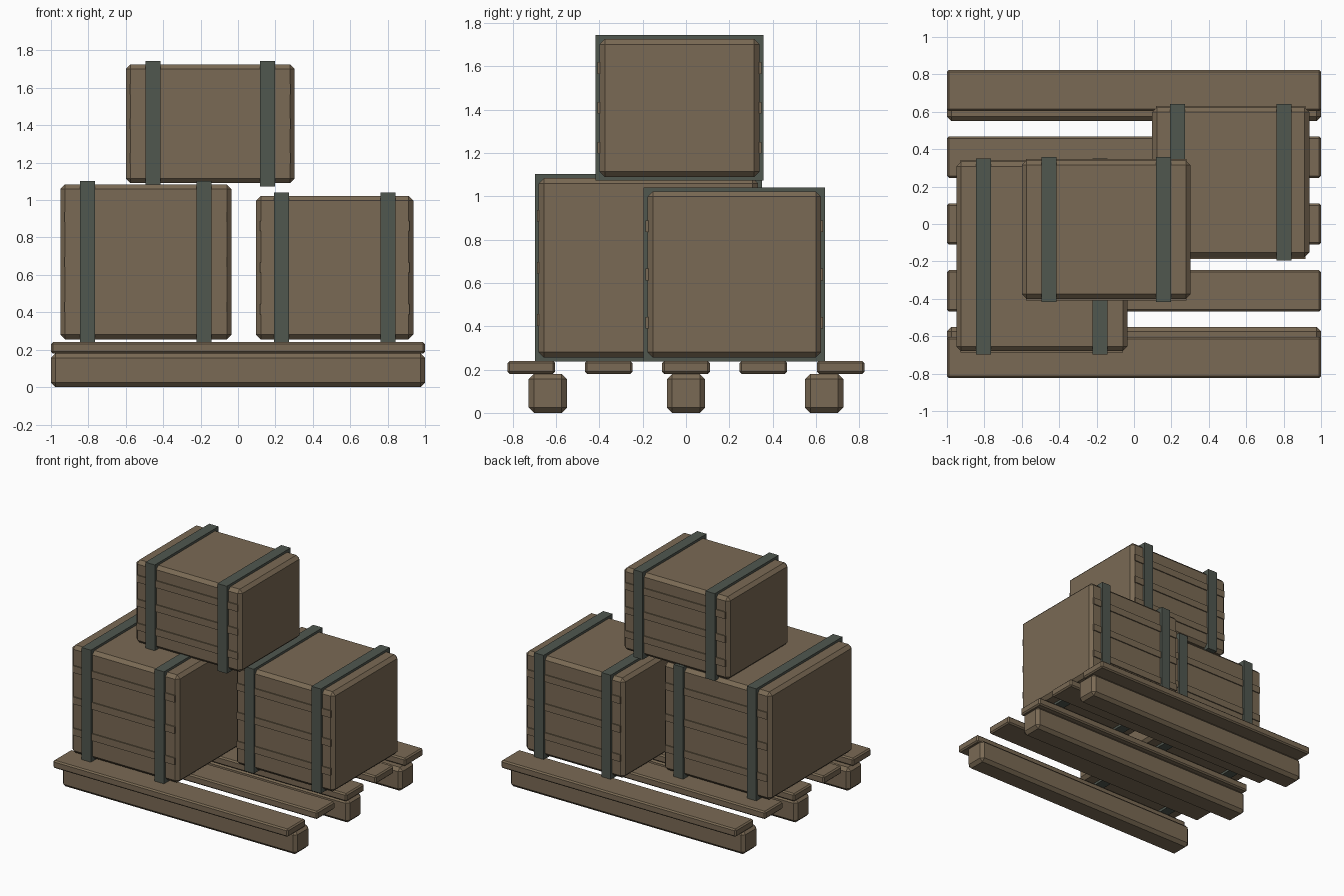
import bpy, bmesh
from mathutils import Vector

if "Cube" in bpy.data.objects:
    bpy.data.objects.remove(bpy.data.objects["Cube"])


def material(name, rgb):
    m = bpy.data.materials.new(name)
    m.diffuse_color = (*rgb, 1)
    m.use_nodes = True
    m.node_tree.nodes["Principled BSDF"].inputs["Base Color"].default_value = m.diffuse_color
    return m


WOOD = material("weathered_wood", (0.195, 0.144, 0.089))
METAL = material("dark_metal", (0.080, 0.095, 0.078))


def box(name, lo, hi, mat, chamfer=0.0):
    """Axis-aligned box from corner to corner, with an optional flat chamfer."""
    lo, hi = Vector(lo), Vector(hi)
    bm = bmesh.new()
    bmesh.ops.create_cube(bm, size=1)
    bmesh.ops.scale(bm, vec=hi - lo, verts=bm.verts)
    if chamfer:
        bmesh.ops.bevel(bm, geom=bm.edges[:], offset=chamfer, segments=1,
                        affect='EDGES', profile=0.5)
    mesh = bpy.data.meshes.new(name)
    bm.to_mesh(mesh)
    bm.free()
    mesh.materials.append(mat)
    ob = bpy.data.objects.new(name, mesh)
    ob.location = (lo + hi) / 2
    bpy.context.collection.objects.link(ob)
    return ob


def crate(name, x0, x1, y0, y1, z0, z1):
    w, h = x1 - x0, z1 - z0
    cx, cz = (x0 + x1) / 2, (z0 + z1) / 2
    box(name + "_body", (x0, y0, z0), (x1, y1, z1), WOOD, 0.025)
    # three battens on the front and on the back
    for face, y, out in (("front", y0, -1), ("back", y1, 1)):
        ya, yb = sorted((y + out * 0.008, y - out * 0.022))
        for i in (-1, 0, 1):
            z = cz + i * 0.29 * h
            box(f"{name}_{face}_batten", (cx - 0.475 * w, ya, z - 0.027),
                (cx + 0.475 * w, yb, z + 0.027), WOOD)
    # two metal straps wrapped round the body
    t = 0.018
    for s in (-1, 1):
        x = cx + s * 0.34 * w
        box(name + "_strap", (x - 0.04, y0 - t, z0 - t),
            (x + 0.04, y1 + t, z1 + t), METAL)


# pallet: three runners under five slats
for i in (-1, 0, 1):
    y = i * 0.638
    box("pallet_runner", (-1, y - 0.088, 0), (1, y + 0.088, 0.18), WOOD, 0.024)
for i in range(-2, 3):
    y = i * 0.357
    box("pallet_slat", (-1, y - 0.11, 0.18), (1, y + 0.11, 0.24), WOOD, 0.01)

# crates: two on the pallet, one stacked on top
crate("left_crate", -0.95, -0.035, -0.68, 0.333, 0.255, 1.084)
crate("right_crate", 0.097, 0.937, -0.178, 0.624, 0.255, 1.023)
crate("top_crate", -0.60, 0.302, -0.40, 0.34, 1.09, 1.726)
